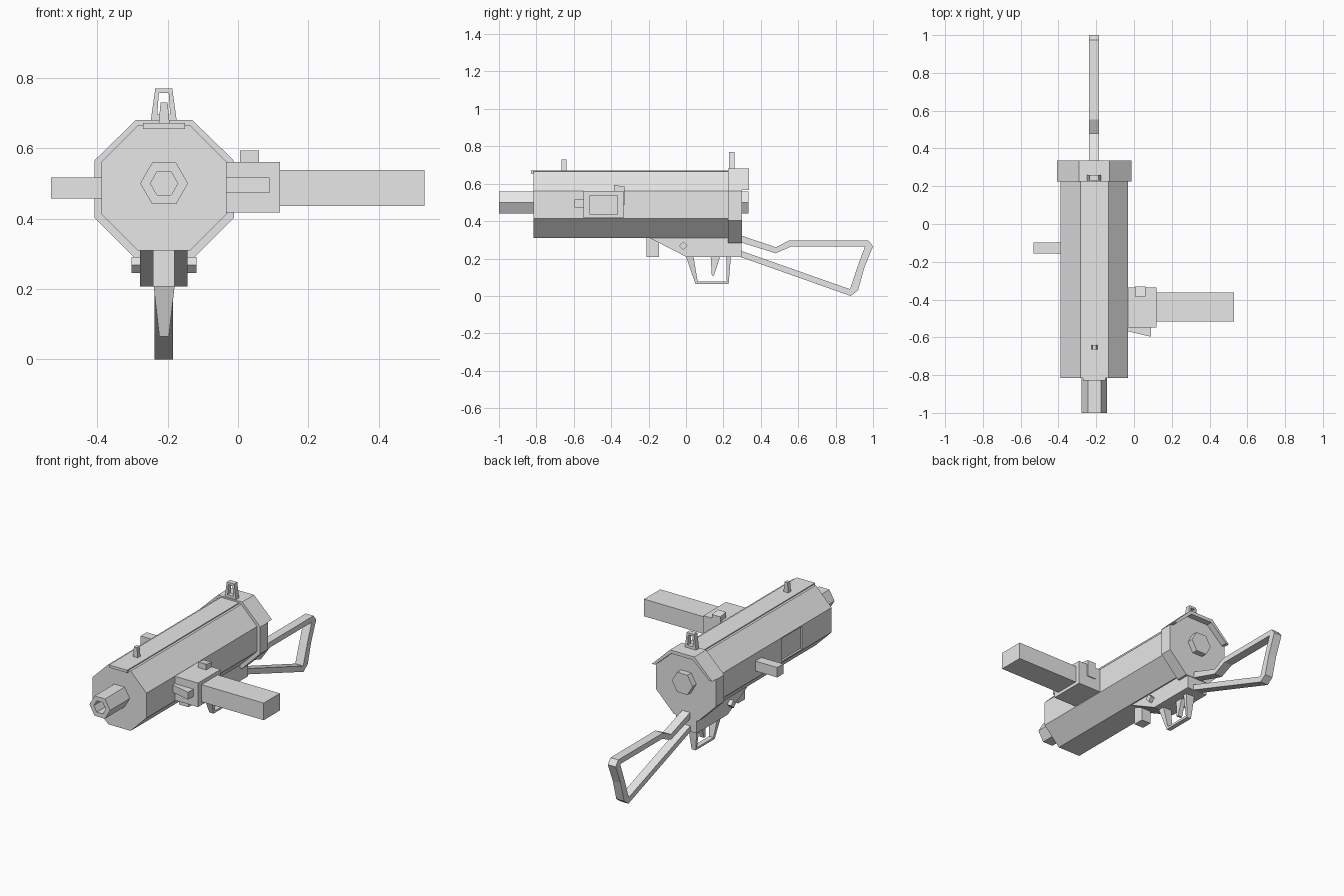
import bpy, bmesh, math
from mathutils import Vector

if "Cube" in bpy.data.objects:
    bpy.data.objects.remove(bpy.data.objects["Cube"], do_unlink=True)

metal = bpy.data.materials.new("plain_grey")
metal.use_nodes = True
GREY = (0.8, 0.8, 0.8, 1)
metal.diffuse_color = GREY
metal.node_tree.nodes["Principled BSDF"].inputs["Base Color"].default_value = GREY

CX, CZ = -0.21, 0.49   # barrel axis


def finish(name, bm):
    bmesh.ops.recalc_face_normals(bm, faces=bm.faces[:])
    mesh = bpy.data.meshes.new(name)
    bm.to_mesh(mesh)
    bm.free()
    mesh.materials.append(metal)
    obj = bpy.data.objects.new(name, mesh)
    bpy.context.collection.objects.link(obj)
    return obj


def prism_bm(pts, axis, a, b):
    """Extrude a flat outline from a to b along an axis."""
    bm = bmesh.new()

    def place(u, v, w):
        return {"x": (w, u, v), "y": (u, w, v), "z": (u, v, w)}[axis]
    base = bm.faces.new([bm.verts.new(place(u, v, a)) for u, v in pts])
    out = bmesh.ops.extrude_face_region(bm, geom=[base], use_keep_orig=True)
    verts = [g for g in out["geom"] if isinstance(g, bmesh.types.BMVert)]
    bmesh.ops.translate(bm, verts=verts, vec=Vector(place(0, 0, b - a)))
    return bm


def prism(name, pts, axis, a, b):
    return finish(name, prism_bm(pts, axis, a, b))


def box(name, x, y, z):
    return prism(name, [(x[0], z[0]), (x[1], z[0]), (x[1], z[1]), (x[0], z[1])], "y", *y)


def octagon(half, flat, cz=CZ):
    q = [(half, -flat), (half, flat), (flat, half), (-flat, half)]
    return [(CX + s * u, cz + s * v) for s in (1, -1) for u, v in q]


def hexagon(r, cz=0.5):
    return [(CX + r * math.cos(i * math.pi / 3), cz + r * math.sin(i * math.pi / 3))
            for i in range(6)]


def pocket(bm, face, thickness, depth):
    """Inset a face and sink it into the part."""
    bm.normal_update()
    n = face.normal.copy()
    bmesh.ops.inset_region(bm, faces=[face], thickness=thickness)
    out = bmesh.ops.extrude_face_region(bm, geom=[face])
    verts = [g for g in out["geom"] if isinstance(g, bmesh.types.BMVert)]
    bmesh.ops.translate(bm, verts=verts, vec=-n * depth)
    if face.is_valid:
        bmesh.ops.delete(bm, geom=[face], context="FACES_ONLY")


# Main body with a shallow port cut in its right side
bm = prism_bm(octagon(0.178, 0.074, 0.487), "y", -0.815, 0.225)
bmesh.ops.recalc_face_normals(bm, faces=bm.faces[:])
for y in (-0.545, -0.335):
    side = [f for f in bm.faces if f.normal.x < -0.9]
    edges = {e for f in side for e in f.edges}
    bmesh.ops.bisect_plane(bm, geom=side + list(edges) + [v for v in {v for f in side for v in f.verts}],
                           plane_co=(0, y, 0), plane_no=(0, 1, 0))
port = min((f for f in bm.faces if f.normal.x < -0.9),
           key=lambda f: abs(f.calc_center_median().y + 0.44))
pocket(bm, port, 0.01, 0.012)
finish("body", bm)

# Rear cap with a hood around its upper half
prism("rear_cap", octagon(0.198, 0.08, 0.482), "y", 0.225, 0.3)
outer = [(0.198, 0.565), (0.08, 0.68)]
inner = [(0.178, 0.565), (0.072, 0.66)]
arch = [(CX + x, z) for x, z in outer] + [(CX - x, z) for x, z in outer[::-1]]
arch += [(CX - x, z) for x, z in inner] + [(CX + x, z) for x, z in inner[::-1]]
prism("cap_hood", arch, "y", 0.225, 0.337)
prism("rear_hex_nut", hexagon(0.068), "y", 0.29, 0.335)

# Hollow muzzle
bm = prism_bm(hexagon(0.068), "y", -1, -0.81)
bmesh.ops.recalc_face_normals(bm, faces=bm.faces[:])
pocket(bm, min(bm.faces, key=lambda f: f.calc_center_median().y), 0.029, 0.15)
finish("muzzle", bm)

# Top rail and sights
box("top_rail", (-0.27, -0.15), (-0.828, 0.23), (0.655, 0.671))
prism("front_sight", [(-0.226, 0.665), (-0.194, 0.665), (-0.2, 0.73), (-0.22, 0.73)],
      "y", -0.665, -0.64)
prism("rear_sight", [(-0.249, 0.67), (-0.235, 0.77), (-0.187, 0.77), (-0.173, 0.67),
                     (-0.191, 0.67), (-0.197, 0.757), (-0.225, 0.757), (-0.231, 0.67)],
      "y", 0.23, 0.26)
box("rear_sight_base", (-0.24, -0.18), (0.23, 0.26), (0.67, 0.695))

# Magazine, its housing and catches
box("magazine_housing", (-0.06, 0.12), (-0.548, -0.335), (0.417, 0.56))
box("magazine", (0.1, 0.53), (-0.515, -0.363), (0.436, 0.538))
prism("magazine_catch", [(-0.385, 0.555), (-0.385, 0.593), (-0.33, 0.585),
                         (-0.33, 0.485), (-0.34, 0.485), (-0.34, 0.555)], "x", 0.005, 0.06)
prism("front_wedge", [(-0.035, -0.54), (-0.035, -0.567), (0.09, -0.597), (0.09, -0.54)],
      "z", 0.472, 0.516)
box("charging_handle", (-0.532, -0.37), (-0.155, -0.098), (0.457, 0.516))

# Lower receiver, front block and cross pin
prism("lower_receiver", [(-0.205, 0.315), (0.005, 0.207), (0.297, 0.207), (0.297, 0.33)],
      "x", -0.278, -0.143)
box("front_block", (-0.242, -0.18), (-0.21, -0.145), (0.207, 0.32))
prism("cross_pin", [(-0.038, 0.268), (-0.015, 0.245), (0.008, 0.268), (-0.015, 0.291)],
      "x", -0.303, -0.118)

# Trigger guard, narrowing towards its foot
guard = [(0.0, 0.21), (0.05, 0.065), (0.228, 0.065), (0.24, 0.21),
         (0.215, 0.21), (0.218, 0.078), (0.062, 0.078), (0.04, 0.21)]
bm = prism_bm(guard, "x", CX - 0.03, CX + 0.03)
for v in bm.verts:
    v.co.x = CX + (v.co.x - CX) * (0.45 + 0.55 * (v.co.z - 0.065) / 0.145)
finish("trigger_guard", bm)
prism("trigger", [(0.132, 0.21), (0.138, 0.11), (0.15, 0.11), (0.182, 0.21)],
      "x", CX - 0.014, CX + 0.014)

# Folding wire stock
stock = [(0.28, 0.328), (0.48, 0.26), (0.553, 0.297), (0.975, 0.297), (1.0, 0.265),
         (0.953, 0.15), (0.92, 0.03), (0.88, 0.0), (0.28, 0.212),
         (0.28, 0.246), (0.877, 0.036), (0.915, 0.15), (0.957, 0.265),
         (0.565, 0.265), (0.48, 0.228), (0.28, 0.29)]
prism("stock", stock, "x", -0.237, -0.185)
